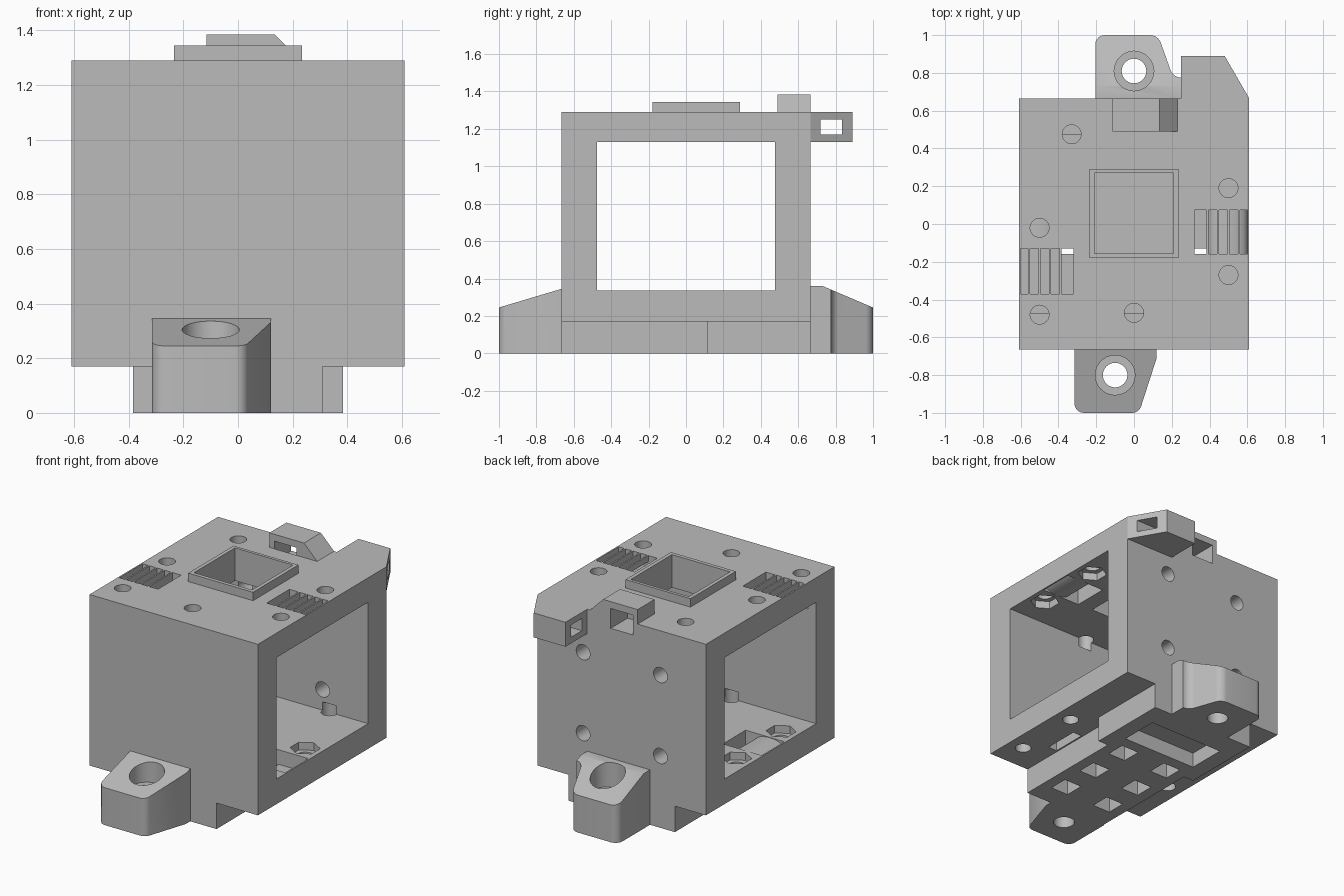
import bpy, bmesh, math
from mathutils import Matrix, Vector

if "Cube" in bpy.data.objects:
    bpy.data.objects.remove(bpy.data.objects["Cube"], do_unlink=True)

grey = bpy.data.materials.new("plain grey")
grey.use_nodes = True
grey.diffuse_color = (0.5, 0.5, 0.5, 1)
grey.node_tree.nodes["Principled BSDF"].inputs["Base Color"].default_value = (0.5, 0.5, 0.5, 1)


def finish(name, bm):
    bmesh.ops.recalc_face_normals(bm, faces=bm.faces)
    mesh = bpy.data.meshes.new(name)
    bm.to_mesh(mesh)
    bm.free()
    mesh.materials.append(grey)
    ob = bpy.data.objects.new(name, mesh)
    bpy.context.collection.objects.link(ob)
    return ob


def box(name, x, y, z):
    bm = bmesh.new()
    bmesh.ops.create_cube(bm, size=1)
    for v in bm.verts:
        v.co = [lo + (c + 0.5) * (hi - lo) for c, (lo, hi) in zip(v.co, (x, y, z))]
    return finish(name, bm)


def rod(name, centre, radius, depth, axis="z", sides=32, flat=1.0):
    bm = bmesh.new()
    bmesh.ops.create_cone(bm, cap_ends=True, segments=sides, radius1=radius,
                          radius2=radius, depth=depth)
    if axis == "y":
        bm.transform(Matrix.Rotation(math.pi / 2, 4, "X"))
    bm.transform(Matrix.Translation(centre) @ Matrix.Diagonal((1, 1, flat, 1)))
    return finish(name, bm)


def prism(name, outline, lo, hi, axis="z"):
    bm = bmesh.new()
    def place(p, h):
        return (p[0], p[1], h) if axis == "z" else (p[0], h, p[1])
    face = bm.faces.new([bm.verts.new(place(p, lo)) for p in outline])
    moved = bmesh.ops.extrude_face_region(bm, geom=[face])["geom"]
    step = Vector(place((0, 0), hi - lo))
    bmesh.ops.translate(bm, vec=step, verts=[g for g in moved if isinstance(g, bmesh.types.BMVert)])
    return finish(name, bm)


def cut(target, cutters):
    for c in cutters:
        c.hide_render = True
        mod = target.modifiers.new("cut", "BOOLEAN")
        mod.operation, mod.solver, mod.object = "DIFFERENCE", "EXACT", c
        bpy.context.view_layer.update()
        graph = bpy.context.evaluated_depsgraph_get()
        mesh = bpy.data.meshes.new_from_object(target.evaluated_get(graph))
        target.modifiers.clear()
        target.data = mesh
        bpy.data.objects.remove(c, do_unlink=True)


def span(a, b, side):
    return (a, b) if side > 0 else (-b, -a)


W, D, LOW, TOP, FLOOR, CEIL = 0.61, 0.665, 0.17, 1.29, 0.335, 1.13

# Main housing with a tunnel from side to side
body = box("housing", (-W, W), (-D, D), (LOW, TOP))
cutters = [box("tunnel", (-1, 1), (-0.475, 0.475), (FLOOR, CEIL)),
           box("well", (-0.21, 0.21), (-0.155, 0.27), (1.05, 1.5)),
           box("clip_slot", (-0.08, 0.08), (0.49, 0.8), (1.21, 1.34))]

# Screw holes in roof and floor (floor is mirrored), some with hex nut pockets
for x, y in ((-0.5, -0.02), (-0.5, -0.48), (0.5, 0.19), (0.5, -0.27), (-0.33, 0.475), (0, -0.47)):
    cutters.append(rod("roof_hole", (x, y, 1.22), 0.05, 0.3))
    cutters.append(rod("floor_hole", (-x, y, 0.26), 0.05, 0.26))
    if abs(x) == 0.5 and y > -0.4:
        cutters.append(rod("roof_nut", (x, y, CEIL), 0.09, 0.1, sides=6))
        cutters.append(rod("floor_nut", (-x, y, FLOOR), 0.09, 0.1, sides=6))

# Back wall screw holes
for x in (-0.28, 0.28):
    for z in (0.47, 1.0):
        cutters.append(rod("back_hole", (x, 0.57, z), 0.05, 0.35, axis="y"))

# Slotted vents in the roof, plain pockets in the floor
slots = [(0.32, 0.385), (0.395, 0.44), (0.45, 0.495), (0.505, 0.55), (0.56, 0.6)]
for side, ys in ((1, (-0.16, 0.075)), (-1, (-0.37, -0.13))):
    for i, (a, b) in enumerate(slots):
        bottom = 1.0 if i == 0 or side > 0 else 1.2
        cutters.append(box("roof_slot", span(a, b, side), ys, (bottom, 1.4)))
    if side > 0:
        cutters.append(box("roof_pocket", (0.32, 0.6), ys, (1.0, 1.25)))
    cutters.append(box("floor_pocket", span(0.32, 0.6, -side), ys, (0.24, 0.45)))
    cutters.append(box("floor_slot", span(0.32, 0.385, -side), ys, (0.1, 0.45)))
cut(body, cutters)

# Rounded guides inside the vents
roof_guide = rod("roof_guide", (0.495, -0.0425, 1.185), 0.105, 0.235, axis="y", flat=0.52)
floor_guide = rod("floor_guide", (-0.495, -0.0425, 0.285), 0.105, 0.235, axis="y", flat=0.45)

# Collar around the roof well
collar = box("collar", (-0.235, 0.235), (-0.18, 0.29), (TOP, 1.345))
cut(collar, [box("collar_hole", (-0.21, 0.21), (-0.155, 0.27), (1.2, 1.5))])

# Sloped clip on the roof
clip = prism("roof_clip", [(-0.115, TOP), (0.23, TOP), (0.135, 1.385), (-0.115, 1.385)],
             0.49, D, axis="y")
cut(clip, [box("clip_slot", (-0.08, 0.08), (0.4, 0.8), (1.2, 1.34))])

# Rear wing with a strap window
wing = prism("rear_wing", [(0.25, D), (W, D), (0.48, 0.89), (0.25, 0.89)], CEIL, TOP)
cut(wing, [box("wing_window", (0, 1), (0.72, 0.835), (1.17, 1.25))])

# Base rail, wider towards the back
base = prism("base_rail", [(-0.31, -D), (0.31, -D), (0.31, 0.115), (0.385, 0.115),
                           (0.385, D), (-0.385, D), (-0.385, 0.115), (-0.31, 0.115)], 0, LOW)
pockets = [box("base_pocket", (-0.275, 0.275), (0.245, 0.505), (-0.1, 0.1))]
for x in (-0.17, 0.17):
    for y in (0.1, -0.18, -0.455):
        pockets.append(box("square_pocket", (x - 0.065, x + 0.065), (y - 0.065, y + 0.065), (-0.1, 0.1)))
cut(base, pockets)


def corner(x, y, r, start, end, n=6):
    angles = [math.radians(start + (end - start) * i / n) for i in range(n + 1)]
    return [(x + r * math.cos(a), y + r * math.sin(a)) for a in angles]


def bracket(name, outline, slope, hole):
    """Mounting lug: outline extruded up, sloped top, counterbored hole."""
    lug = prism(name, outline, 0, 0.5)
    bm = bmesh.new()
    bm.from_mesh(lug.data)
    for point, normal in slope:
        geom = bm.verts[:] + bm.edges[:] + bm.faces[:]
        res = bmesh.ops.bisect_plane(bm, geom=geom, plane_co=point, plane_no=normal, clear_outer=True)
        edges = [g for g in res["geom_cut"] if isinstance(g, bmesh.types.BMEdge)]
        bmesh.ops.holes_fill(bm, edges=edges)
    bmesh.ops.recalc_face_normals(bm, faces=bm.faces)
    bm.to_mesh(lug.data)
    bm.free()
    cut(lug, [rod("bolt_hole", (*hole, 0.2), 0.065, 1),
              rod("counterbore", (*hole, 0.45), 0.105, 0.5)])
    return lug


# Front and back mounting lugs
front_lug = bracket("front_lug",
                    [(0.12, -D), (-0.315, -D)] + corner(-0.265, -0.95, 0.05, 180, 270)
                    + corner(-0.01, -0.95, 0.05, 270, 338) + [(0.12, -0.71)],
                    [((0, -D, 0.345), (0, -0.1, 0.335))], (-0.1, -0.8))
back_lug = bracket("back_lug",
                   [(0.25, D), (0.25, 0.775)] + corner(0.25, 0.835, 0.06, 270, 200)
                   + corner(0.085, 0.94, 0.06, 20, 90) + corner(-0.155, 0.95, 0.05, 90, 180)
                   + [(-0.205, D)],
                   [((0, 0.73, 0.36), (0, 0.115, 0.27)), ((0, 0, 0.36), (0, 0, 1))], (0, 0.81))

# Smooth the round surfaces, keep the edges crisp
bpy.ops.object.select_all(action="DESELECT")
for ob in (body, roof_guide, floor_guide, front_lug, back_lug):
    ob.select_set(True)
bpy.context.view_layer.objects.active = body
bpy.ops.object.shade_smooth_by_angle(angle=math.radians(30))
